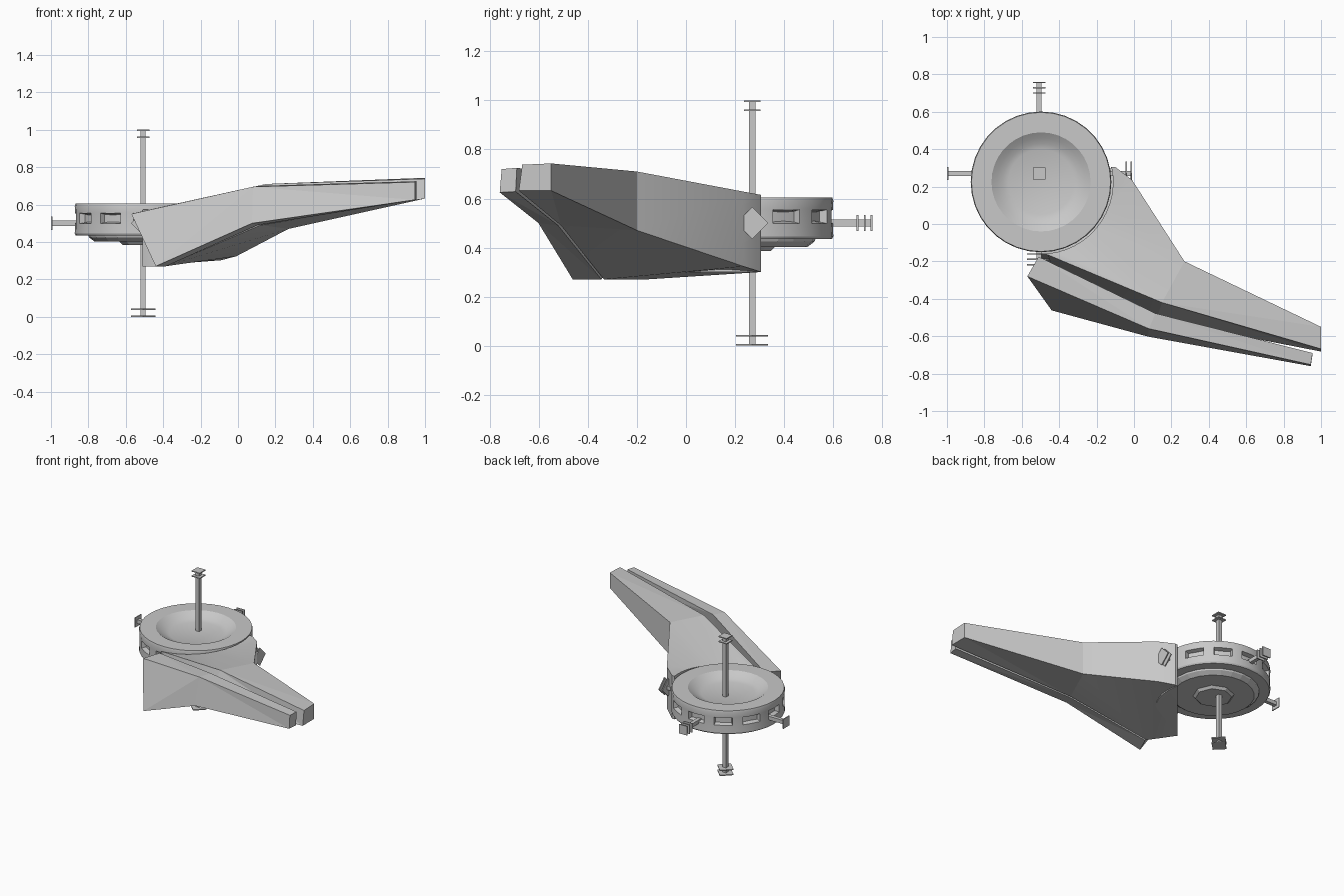
import bpy, bmesh, math
from mathutils import Vector, Matrix

if "Cube" in bpy.data.objects:
    bpy.data.objects.remove(bpy.data.objects["Cube"])

grey = bpy.data.materials.new("light_grey")
grey.diffuse_color = (0.58, 0.58, 0.58, 1)
grey.use_nodes = True
grey.node_tree.nodes["Principled BSDF"].inputs["Base Color"].default_value = grey.diffuse_color
CX, CY = -0.497, 0.225          # disc centre
MX, MY, MZ = -0.507, 0.27, 0.5  # antenna centre


def finish(bm, name, smooth=False):
    bmesh.ops.recalc_face_normals(bm, faces=bm.faces[:])
    me = bpy.data.meshes.new(name)
    bm.to_mesh(me)
    bm.free()
    me.materials.append(grey)
    ob = bpy.data.objects.new(name, me)
    bpy.context.collection.objects.link(ob)
    if smooth:
        bpy.context.view_layer.objects.active = ob
        ob.select_set(True)
        bpy.ops.object.shade_smooth_by_angle(angle=math.radians(25))
        ob.select_set(False)
    return ob


def lathe(profile, n, bm=None):
    """Spin (radius, z) pairs round the disc centre; both ends are capped."""
    bm = bm or bmesh.new()
    rings = []
    for r, z in profile:
        rings.append([bm.verts.new((CX + r * math.cos(2 * math.pi * i / n),
                                    CY + r * math.sin(2 * math.pi * i / n), z)) for i in range(n)])
    bands = []
    for a, b in zip(rings, rings[1:]):
        bands.append([bm.faces.new((a[i], a[(i + 1) % n], b[(i + 1) % n], b[i])) for i in range(n)])
    bm.faces.new(rings[0])
    bm.faces.new(rings[-1])
    return bm, bands


def loft(name, sections):
    """Join four-point sections into a closed tapering bar."""
    bm = bmesh.new()
    rows = [[bm.verts.new(p) for p in s] for s in sections]
    for a, b in zip(rows, rows[1:]):
        for i in range(4):
            j = (i + 1) % 4
            bm.faces.new((a[i], a[j], b[j], b[i]))
    bm.faces.new(rows[0])
    bm.faces.new(rows[-1])
    bmesh.ops.triangulate(bm, faces=[f for f in bm.faces if len(f.verts) == 4])
    return finish(bm, name)


# Disc with a dished top and twelve recessed windows round the rim
bm, bands = lathe([(0.34, 0.435), (0.37, 0.435), (0.376, 0.445), (0.374, 0.495), (0.374, 0.557),
                   (0.376, 0.59), (0.372, 0.605), (0.265, 0.605), (0.235, 0.585),
                   (0.205, 0.57), (0.175, 0.56)], 36)
bmesh.ops.recalc_face_normals(bm, faces=bm.faces[:])
for k in range(12):
    pair = [bands[3][(3 * k - 1) % 36], bands[3][3 * k]]
    bmesh.ops.inset_region(bm, faces=pair, thickness=0.004, depth=0.0)
    bmesh.ops.inset_region(bm, faces=pair, thickness=0.009, depth=-0.03)
finish(bm, "disc", True)

# Stepped underside of the disc
bm, _ = lathe([(0.305, 0.44), (0.30, 0.425), (0.27, 0.402)], 24)
finish(bm, "lower_step")
bm, _ = lathe([(0.145, 0.41), (0.12, 0.385)], 8)
finish(bm, "lower_hub")

# Inner body: wraps the disc along an arc, then runs out to the elbow
top, bottom = [], []
STEPS = 14
for i in range(STEPS + 1):
    t = i / STEPS
    a = math.radians(-92 + 104 * t)
    x, y = CX + 0.385 * math.cos(a), CY + 0.385 * math.sin(a)
    top.append((x, y, 0.572 + 0.042 * t))
    bottom.append((x, y, 0.27 + 0.03 * min(1, t / 0.4)))
JOINT = [(0.27, -0.20, 0.71), (0.15, -0.42, 0.71), (0.12, -0.51, 0.49), (0.27, -0.20, 0.47)]
top += [(-0.10, 0.305, 0.615), (-0.01, 0.235, 0.628), JOINT[0], JOINT[1], (-0.46, -0.165, 0.575)]
bottom += [(-0.10, 0.305, 0.30), (-0.01, 0.235, 0.323), JOINT[3], JOINT[2], (-0.39, -0.335, 0.27)]
bm = bmesh.new()
tv = [bm.verts.new(p) for p in top]
bv = [bm.verts.new(p) for p in bottom]
n = len(tv)
caps = [bm.faces.new(tv), bm.faces.new(bv[::-1])]
for i in range(n):
    j = (i + 1) % n
    bm.faces.new((tv[i], bv[i], bv[j], tv[j]))
bmesh.ops.triangulate(bm, faces=caps)
finish(bm, "inner_body", True)

# Outer arm beyond the elbow
loft("outer_arm", [JOINT,
                   [(1, -0.55, 0.743), (1, -0.668, 0.738), (1, -0.682, 0.632), (1, -0.55, 0.632)]])

# Front panel running alongside, separated by a narrow groove
loft("front_panel", [
    [(-0.51, -0.175, 0.565), (-0.57, -0.28, 0.55), (-0.44, -0.462, 0.27), (-0.385, -0.345, 0.27)],
    [(0.115, -0.478, 0.70), (0.08, -0.56, 0.695), (0.075, -0.602, 0.50), (0.105, -0.522, 0.49)],
    [(0.955, -0.69, 0.725), (0.945, -0.752, 0.72), (0.945, -0.76, 0.625), (0.955, -0.695, 0.628)]])


def box(name, centre, size, axis=None, turn=0):
    bm = bmesh.new()
    bmesh.ops.create_cube(bm, size=1)
    m = Matrix.Translation(centre)
    if axis:
        m = m @ Matrix.Rotation(turn, 4, axis)
    bm.transform(m @ Matrix.Diagonal((*size, 1)))
    return finish(bm, name)


def antenna(name, direction, start, end, plates, side, diamond=False):
    """Square rod from the antenna centre with thin plates near its tip."""
    d = Vector(direction)
    c = Vector((MX, MY, MZ))
    k = [abs(v) for v in direction].index(1)
    size = [0.027] * 3
    size[k] = end - start
    box(name + "_rod", c + d * (start + end) / 2, size)
    for i, p in enumerate(plates):
        size = [side] * 3
        size[k] = 0.007
        box(f"{name}_plate_{i}", c + d * p, size, "XYZ"[k], math.pi / 4 if diamond else 0)


# Antennas on all six sides
antenna("top_antenna", (0, 0, 1), 0.0, 0.495, [0.46, 0.4965], 0.066)
antenna("bottom_antenna", (0, 0, -1), 0.0, 0.495, [0.46, 0.4965], 0.092, True)
antenna("left_antenna", (-1, 0, 0), 0.33, 0.49, [0.4895], 0.07)
antenna("right_antenna", (1, 0, 0), 0.36, 0.492, [0.465, 0.492], 0.092, True)
antenna("back_antenna", (0, 1, 0), 0.29, 0.488, [0.43, 0.459, 0.4865], 0.066)
antenna("front_antenna", (0, -1, 0), 0.39, 0.49, [0.43, 0.459, 0.488], 0.092, True)
